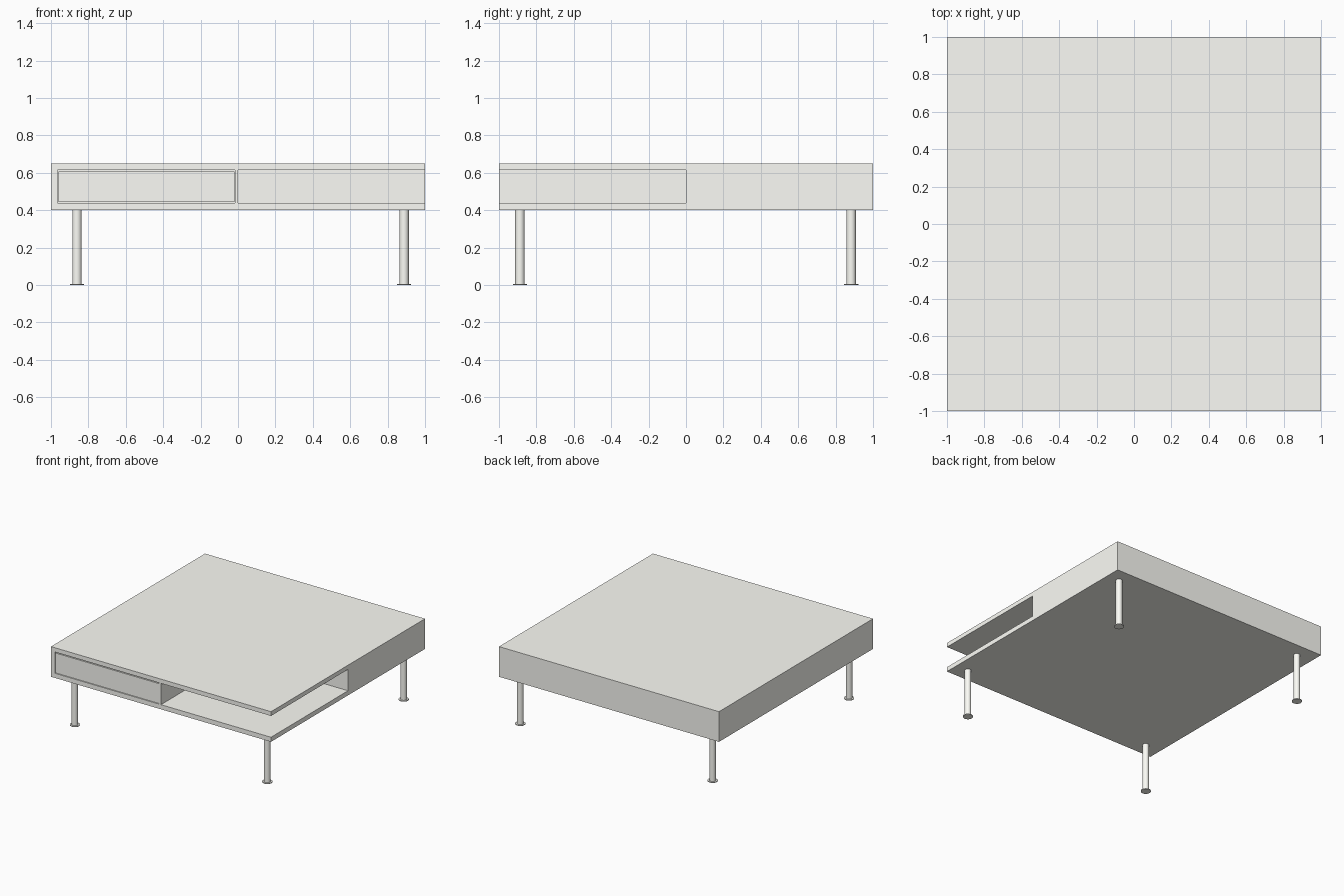
import bpy

if "Cube" in bpy.data.objects:
    bpy.data.objects.remove(bpy.data.objects["Cube"])

cream = bpy.data.materials.new("cream")
cream.diffuse_color = (0.98, 0.98, 0.93, 1)
cream.use_nodes = True
cream.node_tree.nodes["Principled BSDF"].inputs["Base Color"].default_value = cream.diffuse_color


def box(name, x, y, z):
    """Box from (min, max) ranges along each axis."""
    bpy.ops.mesh.primitive_cube_add(
        size=1, location=[(a + b) / 2 for a, b in (x, y, z)])
    ob = bpy.context.object
    ob.name = name
    ob.scale = [b - a for a, b in (x, y, z)]
    bpy.ops.object.transform_apply(location=False, rotation=False, scale=True)
    ob.data.materials.append(cream)
    return ob


def cylinder(name, x, y, z0, z1, radius):
    bpy.ops.mesh.primitive_cylinder_add(
        vertices=32, radius=radius, depth=z1 - z0, location=(x, y, (z0 + z1) / 2))
    ob = bpy.context.object
    ob.name = name
    ob.data.materials.append(cream)
    bpy.ops.object.shade_smooth_by_angle()
    return ob


def cut(target, cutter):
    """Subtract a cutter, then discard it."""
    cutter.hide_render = True
    mod = target.modifiers.new("cut", 'BOOLEAN')
    mod.operation = 'DIFFERENCE'
    mod.solver = 'EXACT'
    mod.object = cutter
    bpy.context.view_layer.objects.active = target
    bpy.ops.object.modifier_apply(modifier=mod.name)
    bpy.data.objects.remove(cutter)


# Table body with an open corner shelf and a drawer cavity
shelf_z = (0.44, 0.615)
body = box("table_body", (-1, 1), (-1, 1), (0.402, 0.65))
cut(body, box("shelf_cutter", (0, 1.1), (-1.1, 0), shelf_z))
cut(body, box("drawer_cutter", (-0.965, -0.016), (-1.1, -0.05), shelf_z))

# Drawer: front panel with an open-topped tray behind it
x0, x1 = -0.961, -0.02
z0, z1 = 0.444, 0.607
box("drawer_front", (x0, x1), (-0.998, -0.97), (z0, z1))
drawer_tray = box("drawer_tray", (x0 + 0.01, x1 - 0.01), (-0.97, -0.1), (z0, z1 - 0.02))
cut(drawer_tray, box("tray_cutter", (x0 + 0.025, x1 - 0.025), (-0.955, -0.115),
                     (z0 + 0.012, z1 + 0.1)))

# Round legs with flat disc feet
for side, x in (("left", -0.861), ("right", 0.888)):
    for end, y in (("front", -0.888), ("back", 0.883)):
        cylinder(f"{end}_{side}_leg", x, y, 0.005, 0.405, 0.025)
        cylinder(f"{end}_{side}_foot", x, y, 0, 0.006, 0.038)
